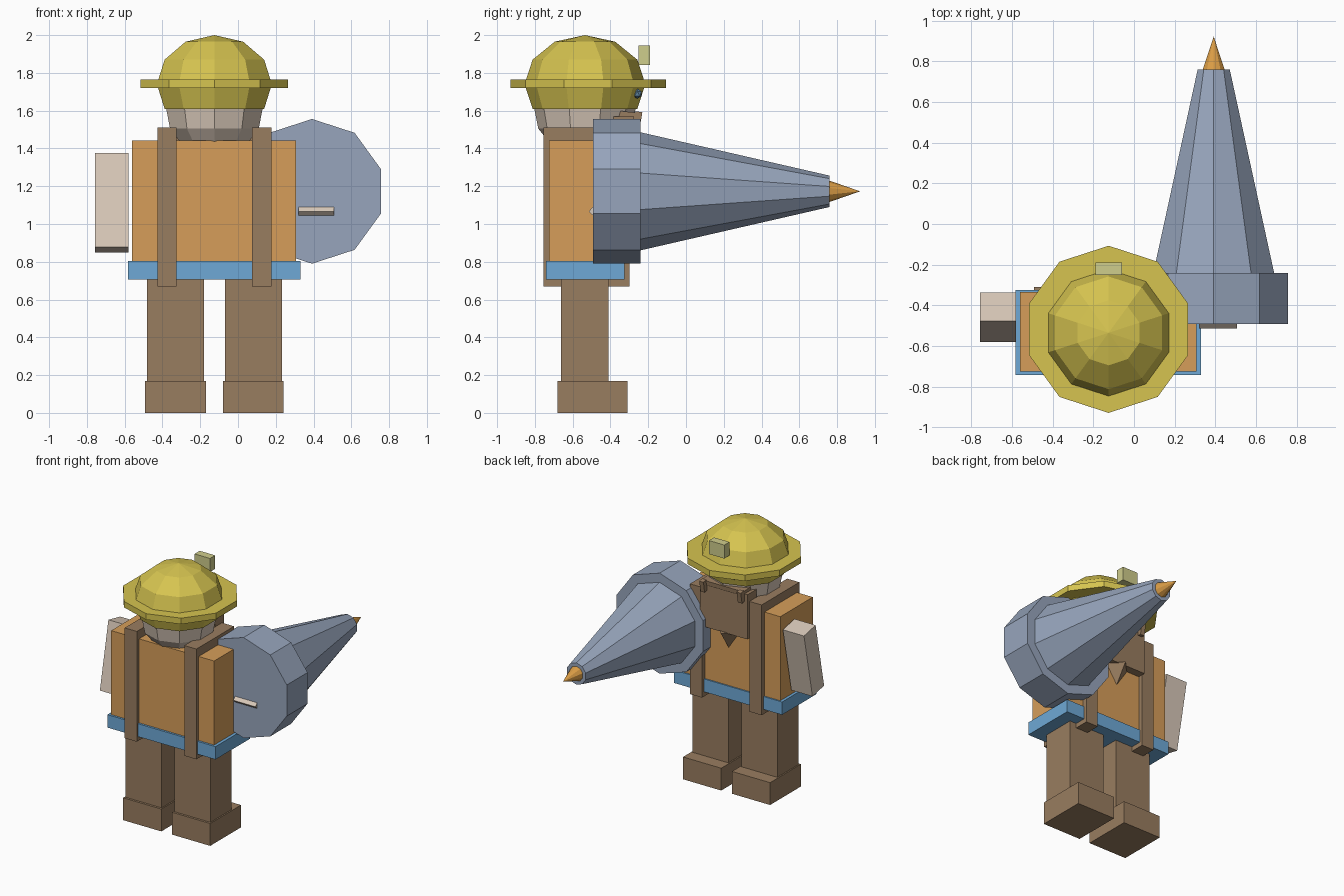
import bpy, bmesh, math
from mathutils import Vector

cube = bpy.data.objects.get("Cube")
if cube:
    bpy.data.objects.remove(cube, do_unlink=True)


def material(name, rgb):
    lin = [(c / 255 / 12.92) if c < 10 else ((c / 255 + 0.055) / 1.055) ** 2.4 for c in rgb]
    m = bpy.data.materials.new(name)
    m.use_nodes = True
    m.diffuse_color = (*lin, 1)
    m.node_tree.nodes["Principled BSDF"].inputs["Base Color"].default_value = (*lin, 1)
    return m


YELLOW = material("helmet yellow", (214, 196, 80))
ORANGE = material("shirt orange", (214, 158, 90))
BLUE = material("belt blue", (110, 169, 214))
BROWN = material("leather brown", (153, 125, 96))
SKIN = material("skin", (217, 201, 185))
STEEL = material("drill steel", (151, 165, 188))
TIP = material("drill tip gold", (220, 158, 70))
LAMP = material("lamp pale yellow", (207, 205, 140))
EYE = material("eye blue", (100, 140, 170))


def finish(name, bm, mat, loc, rot_x=0):
    bmesh.ops.recalc_face_normals(bm, faces=bm.faces)
    me = bpy.data.meshes.new(name)
    bm.to_mesh(me)
    bm.free()
    me.materials.append(mat)
    ob = bpy.data.objects.new(name, me)
    ob.location = loc
    ob.rotation_euler.x = math.radians(rot_x)
    bpy.context.collection.objects.link(ob)
    return ob


def box(name, mat, xs, ys, zs, rot_x=0):
    """Box from its extents, optionally tilted about its centre."""
    bm = bmesh.new()
    bmesh.ops.create_cube(bm, size=1)
    bmesh.ops.scale(bm, vec=(xs[1] - xs[0], ys[1] - ys[0], zs[1] - zs[0]), verts=bm.verts)
    return finish(name, bm, mat, [sum(r) / 2 for r in (xs, ys, zs)], rot_x)


def lathe(name, mat, profile, loc, sides=10, rot_x=0):
    """Revolve (radius, height) points about z; zero radius makes a pole."""
    bm = bmesh.new()
    rings = []
    for r, z in profile:
        count = sides if r else 1
        rings.append([bm.verts.new((r * math.sin(math.tau * i / sides),
                                    r * math.cos(math.tau * i / sides), z)) for i in range(count)])
    for a, b in zip(rings, rings[1:]):
        for i in range(sides):
            j = (i + 1) % sides
            quad = [a[i % len(a)], a[j % len(a)], b[j % len(b)], b[i % len(b)]]
            bm.faces.new(list(dict.fromkeys(quad)))
    for ring in (rings[0], rings[-1]):
        if len(ring) > 1:
            bm.faces.new(ring)
    return finish(name, bm, mat, loc, rot_x)


CX, CY = -0.125, -0.535

# Legs, boots and shoulder straps, mirrored about the body centre
for side, s in (("right", -1), ("left", 1)):
    def span(inner, outer):
        return sorted((CX + s * inner, CX + s * outer))
    box(side + "_boot", BROWN, span(0.045, 0.367), (-0.68, -0.31), (0, 0.17))
    box(side + "_leg", BROWN, span(0.055, 0.357), (-0.663, -0.41), (0.17, 0.75))
    box(side + "_strap", BROWN, span(0.2, 0.302), (-0.754, -0.3), (0.67, 1.51))
    box(side + "_moustache_end", BROWN, span(0.14, 0.175), (-0.275, -0.238), (1.51, 1.595), -10)
    bm = bmesh.new()
    bmesh.ops.create_icosphere(bm, subdivisions=1, radius=0.027)
    finish(side + "_eye", bm, EYE, (CX + s * 0.1, -0.258, 1.69))

# Torso and belt
box("torso", ORANGE, (-0.56, 0.307), (-0.726, -0.335), (0.8, 1.443))
box("belt", BLUE, (-0.582, 0.33), (-0.742, -0.325), (0.705, 0.803))

# Arms: one hanging, one reaching up inside the drill
box("right_arm", SKIN, (-0.758, -0.58), (-0.53, -0.387), (0.858, 1.368), -11.6)
tilt = math.radians(46)
along = Vector((0, math.cos(tilt), math.sin(tilt)))
across = Vector((0, math.sin(tilt), -math.cos(tilt)))
mid = Vector((0.413, -0.515, 1.067)) + along * 0.25 + across * 0.07
box("left_arm", SKIN, (0.32, 0.507), (mid.y - 0.07, mid.y + 0.07),
    (mid.z - 0.25, mid.z + 0.25), -44)

# Head and beard
lathe("head", SKIN, [(0.15, 1.4), (0.195, 1.44), (0.247, 1.505), (0.268, 1.61), (0.25, 1.68)],
      (CX, CY, 0))
box("beard", BROWN, (-0.325, 0.075), (-0.385, -0.275), (1.23, 1.57))
box("moustache", BROWN, (-0.3, 0.05), (-0.37, -0.265), (1.56, 1.595), -6)
lathe("beard_point", BROWN, [(0, 1.04), (0.13, 1.235)], (CX, -0.37, 0), sides=4)

# Helmet: squashed ball, brim and lamp
steps = [math.radians(a) for a in (0, 30, 60, 90, 120)]
lathe("helmet", YELLOW, [(0.32 * math.sin(a), 0.26 * math.cos(a)) for a in steps], (CX, CY, 1.74))
lathe("helmet_brim", YELLOW, [(0.411, 1.72), (0.411, 1.766)], (CX, -0.518, 0))
box("helmet_lamp", LAMP, (-0.19, -0.06), (-0.252, -0.19), (1.842, 1.945))

# Drill pointing backwards along +y
base = (0.392, 0, 1.173)
lathe("drill_base", STEEL, [(0.383, -0.493), (0.383, -0.242)], base, rot_x=-90)
lathe("drill_cone", STEEL, [(0.313, -0.243), (0.083, 0.76)], base, rot_x=-90)
lathe("drill_tip", TIP, [(0.058, 0.755), (0, 0.922)], base, rot_x=-90)
